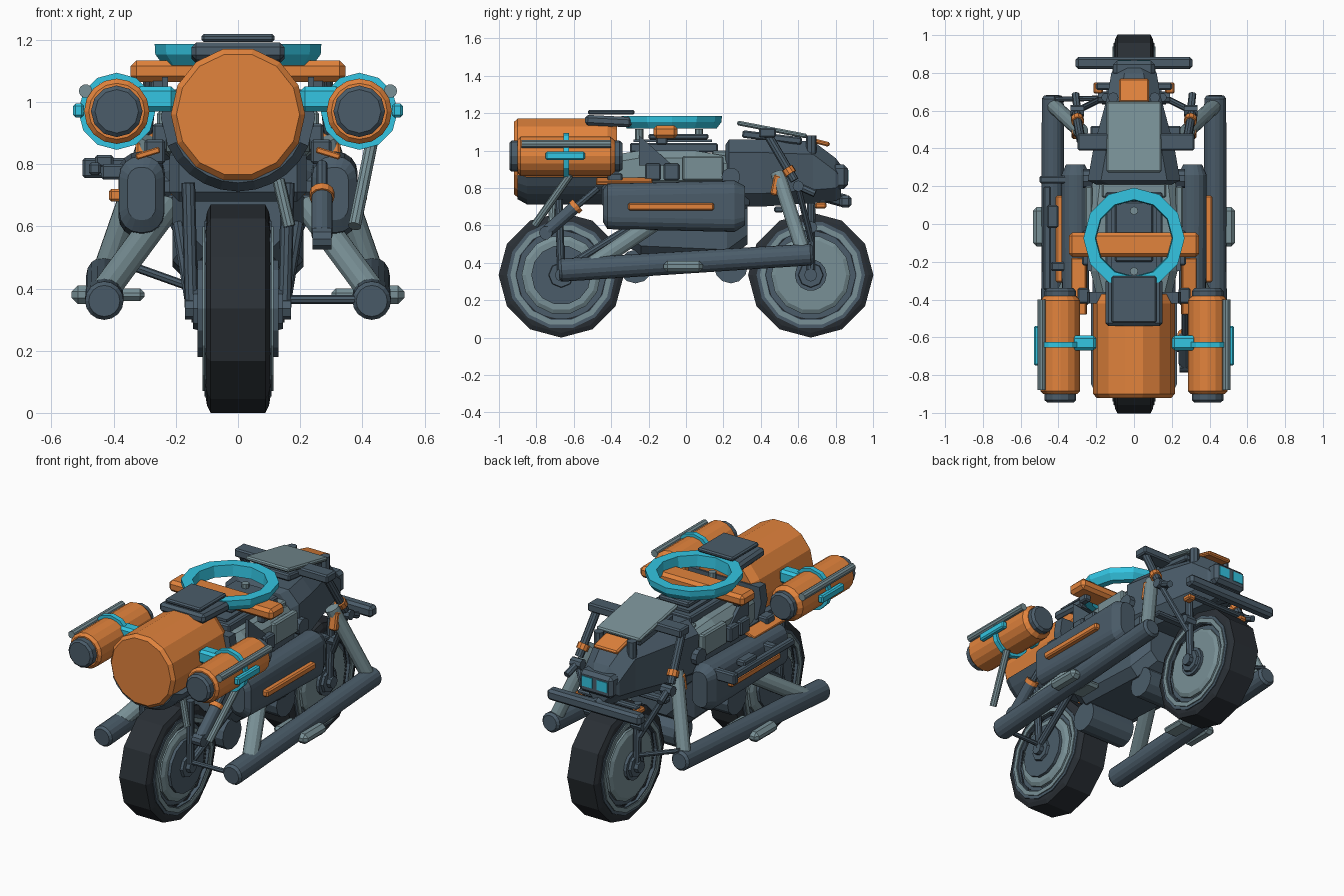
import bpy, bmesh, math
from mathutils import Vector, Euler

cube = bpy.data.objects.get("Cube")
if cube:
    bpy.data.objects.remove(cube, do_unlink=True)


def material(name, rgb):
    m = bpy.data.materials.new(name)
    m.use_nodes = True
    m.diffuse_color = (*rgb, 1)
    m.node_tree.nodes["Principled BSDF"].inputs["Base Color"].default_value = (*rgb, 1)
    return m


SLATE = material("dark slate", (.07, .108, .143))
GREY = material("light grey", (.19, .28, .305))
ORANGE = material("orange", (.76, .228, .046))
CYAN = material("cyan", (.033, .56, .76))
RUBBER = material("tyre black", (.023, .029, .036))


def finish(name, bm, mat):
    bmesh.ops.recalc_face_normals(bm, faces=bm.faces)
    me = bpy.data.meshes.new(name)
    bm.to_mesh(me)
    bm.free()
    me.materials.append(mat)
    ob = bpy.data.objects.new(name, me)
    bpy.context.collection.objects.link(ob)
    return ob


def skin(name, rings, mat, loop=False):
    """Bridge equal rings of points; close with caps, or into a loop."""
    bm = bmesh.new()
    vs = [[bm.verts.new(p) for p in ring] for ring in rings]
    n = len(vs[0])
    pairs = list(zip(vs, vs[1:])) + ([(vs[-1], vs[0])] if loop else [])
    for a, b in pairs:
        for i in range(n):
            j = (i + 1) % n
            bm.faces.new((a[i], a[j], b[j], b[i]))
    if not loop:
        bm.faces.new(vs[0])
        bm.faces.new(vs[-1])
    return finish(name, bm, mat)


def lathe(name, prof, origin, axis, mat, n=16, loop=False):
    """Turn (distance along axis, radius) points about an axis."""
    q = Vector(axis).to_track_quat('Z', 'Y')
    turns = [2 * math.pi * i / n for i in range(n)]
    rings = [[Vector(origin) + q @ Vector((r * math.cos(a), r * math.sin(a), t))
              for a in turns] for t, r in prof]
    return skin(name, rings, mat, loop)


def rod(name, a, b, r, mat, n=10):
    d = Vector(b) - Vector(a)
    return lathe(name, [(0, r), (d.length, r)], a, d, mat, n)


def box(name, x, y, z, mat, rot=(0, 0, 0), bevel=0.008):
    """Box from (min, max) ranges, turned about its centre."""
    bm = bmesh.new()
    bmesh.ops.create_cube(bm, size=1)
    for v in bm.verts:
        v.co = [c * (r[1] - r[0]) for c, r in zip(v.co, (x, y, z))]
    if bevel:
        bmesh.ops.bevel(bm, geom=bm.edges[:], offset=bevel, segments=1, affect='EDGES')
    ob = finish(name, bm, mat)
    ob.location = [(r[0] + r[1]) / 2 for r in (x, y, z)]
    ob.rotation_euler = Euler(rot)
    return ob


def loft(name, sections, mat, x=0, c=.05, steps=1):
    """Cross-sections (y, half width, bottom, top) along y, corners cut in steps."""
    rings = []
    turns = [math.pi / 2 * i / steps for i in range(steps + 1)]
    for y, w, lo, hi in sections:
        k = min(c, w * .9, (hi - lo) * .45)
        half = [(w - k + k * math.sin(a), lo + k - k * math.cos(a)) for a in turns]
        half += [(w - k + k * math.cos(a), hi - k + k * math.sin(a)) for a in turns]
        rings.append([(x + px, y, z) for px, z in half] +
                     [(x - px, y, z) for px, z in reversed(half)])
    return skin(name, rings, mat)


def trough(name, sections, zc, rise, mat):
    """Lower part of a drum along y, from (y, radius), cut at an angle."""
    arc = [math.pi - rise + (math.pi + 2 * rise) * i / 10 for i in range(11)]
    skin(name, [[(r * math.cos(a), y, zc + r * math.sin(a)) for a in arc]
                for y, r in sections], mat)


# Wheels
for label, y in (("rear", -.667), ("front", .667)):
    hub = (0, y, .335)
    lathe(label + "_tyre", [(-.09, .24), (-.104, .285), (-.1, .31), (-.088, .335),
                            (.088, .335), (.1, .31), (.104, .285), (.09, .24)],
          hub, (1, 0, 0), RUBBER, 12, True)
    lathe(label + "_rim", [(-.085, .25), (.085, .25)], hub, (1, 0, 0), SLATE, 14)
    for s in (1, -1):
        lathe(label + "_rim_edge", [(.05, .24), (.108, .24), (.108, .29), (.05, .29)],
              hub, (s, 0, 0), SLATE, 14, True)
        lathe(label + "_rim_band", [(.05, .246), (.114, .246), (.114, .272), (.05, .272)],
              hub, (s, 0, 0), GREY, 14, True)
        lathe(label + "_wheel_disc", [(0, .212), (.1, .212), (.112, .19)],
              hub, (s, 0, 0), GREY, 14)
        disc = .16 if label == "rear" else .085
        lathe(label + "_brake", [(.1, disc), (.13, disc)], hub, (s, 0, 0), SLATE, 14)
        lathe(label + "_hub_cap", [(.1, .075), (.145, .065)], hub, (s, 0, 0), SLATE, 8)
    rod(label + "_axle", (-.17, y, .335), (.17, y, .335), .035, SLATE, 8)

# Engine, frame and central body
loft("engine_block", [(-.36, .15, .52, .74), (-.24, .21, .44, .76),
                      (.22, .21, .42, .76), (.33, .15, .5, .74)], SLATE)
for y in (-.27, .24):
    rod("sump_cylinder", (-.15, y, .38), (.15, y, .38), .09, SLATE, 12)
box("spine", (-.22, .22), (-.45, .34), (.68, .86), SLATE, bevel=.03)
loft("mid_body", [(-.37, .2, .8, .98), (-.25, .23, .8, 1.0),
                  (.05, .24, .8, 1.0), (.22, .22, .8, .97)], GREY, c=.04)
box("mid_deck", (-.15, .15), (-.3, .17), (.99, 1.04), SLATE)
box("deck_plate", (-.12, .12), (-.28, .14), (1.045, 1.06), SLATE, bevel=0)
box("deck_plate_upper", (-.1, .1), (-.2, .12), (1.06, 1.09), SLATE)
box("deck_panel", (-.17, .17), (.14, .22), (.95, 1.0), GREY)
for y in (-.25, .07):
    rod("deck_knob", (0, y, 1.05), (0, y, 1.115), .022, GREY, 8)

# Tank nose, panels and headlight
loft("tank", [(.21, .2, .72, 1.03), (.23, .245, .7, 1.06), (.4, .215, .7, 1.06),
              (.68, .14, .72, 1.05), (.8, .12, .73, .96), (.83, .1, .75, .92)],
     SLATE, c=.07)
box("top_panel", (-.145, .145), (.27, .65), (1.1, 1.125), GREY, (-.19, 0, 0))
box("top_panel_base", (-.13, .13), (.3, .62), (1.05, 1.09), SLATE, (-.12, 0, 0))
box("nose_panel", (-.08, .08), (.64, .77), (1.035, 1.06), ORANGE, (-.25, 0, 0))
box("headlight_box", (-.11, .11), (.78, .865), (.795, .925), SLATE, bevel=.02)
box("front_bumper", (-.31, .31), (.82, .885), (.695, .76), SLATE, bevel=.015)
rod("bumper_mount", (0, .74, .76), (0, .85, .73), .035, SLATE, 8)
box("handlebar", (-.3, .32), (.39, .48), (1.07, 1.12), SLATE)
box("front_crossbar", (-.23, .25), (.47, .52), (.67, .7), SLATE)
box("marker_bar", (-.2, .2), (.71, .75), (.71, .735), SLATE)

# Rear tank in its cradle
lathe("rear_cylinder", [(0, .198), (.02, .216), (.5, .216), (.55, .19)],
      (0, -.92, .96), (0, 1, 0), ORANGE, 14)
trough("cradle", [(-.9, .22), (-.85, .248), (-.4, .248), (-.37, .23)], .96, -.42, SLATE)
trough("cradle_collar", [(-.42, .248), (-.36, .248)], .96, .33, SLATE)

# Seat pads, ring and cross bar
box("seat_base", (-.15, .15), (-.54, -.29), (1.13, 1.185), SLATE, (-.05, 0, 0), .015)
box("seat_pad", (-.118, .118), (-.525, -.275), (1.193, 1.218), SLATE)
lathe("ring", [(0, .2), (0, .24), (.035, .266), (.068, .268), (.068, .205)],
      (0, -.076, 1.118), (0, 0, 1), CYAN, 12, True)
box("crossbar", (-.345, .345), (-.175, -.045), (1.065, 1.133), ORANGE, bevel=.018)

# Parts repeated on both sides
for s in (1, -1):
    def span(a, b):
        return tuple(sorted((s * a, s * b)))

    # Long side tubes, their plates and struts
    tail, head = Vector((s * .43, -.68, .36)), Vector((s * .43, .68, .445))
    length = (head - tail).length
    lathe("side_tube", [(0, .05), (.015, .062), (length - .015, .058), (length, .045)],
          tail, head - tail, SLATE)
    box("tube_plate", span(.46, .535), (-.12, .09), (.35, .41), GREY, bevel=.02)
    box("tube_inner_plate", span(.3, .4), (-.1, .06), (.36, .4), GREY, bevel=.015)
    rod("rear_strut", (s * .43, -.5, .39), (s * .23, -.1, .66), .046, GREY, 12)
    rod("front_strut", (s * .43, .63, .45), (s * .28, .49, .88), .04, GREY, 12)

    # Rounded saddle bags with stripes and fittings above
    loft("saddle_bag", [(-.445, .045, .62, .79), (-.42, .072, .58, .825),
                        (.26, .075, .565, .84), (.315, .05, .6, .81)],
         SLATE, s * .31, .075, 4)
    box("bag_stripe", span(.375, .415), (-.31, .15), (.68, .72), ORANGE)
    box("bag_rail", span(.25, .33), (-.48, -.18), (.825, .845), ORANGE, (0, s * .3, 0), .004)
    box("rail_block", span(.235, .3), (-.42, -.34), (.8, .88), SLATE)
    for y in (-.22, -.12):
        box("side_box", span(.22, .275), (y, y + .085), (.84, .93), SLATE)
    box("side_step", span(.22, .26), (-.02, .2), (.84, .97), GREY)
    skin("side_fin", [[(s * x, -.25, 1.08), (s * x, -.25, .92), (s * x, -.07, .92)]
                      for x in (.225, .245)], SLATE)
    box("crossbar_post", span(.235, .28), (-.16, -.1), (1.03, 1.08), SLATE)

    # Side canisters with clamps
    c = (s * .39, -.945, .97)
    lathe("canister", [(.045, .09), (.06, .105), (.54, .105), (.565, .085)],
          c, (0, 1, 0), ORANGE)
    lathe("canister_caps", [(0, .07), (.012, .083), (.59, .083), (.605, .07)],
          c, (0, 1, 0), SLATE, 12)
    lathe("canister_clamp", [(.29, .104), (.29, .124), (.32, .124), (.32, .104)],
          c, (0, 1, 0), CYAN, 12, True)
    box("clamp_arm", span(.2, .33), (-.67, -.59), (.97, 1.05), CYAN, bevel=.015)
    box("clamp_plate", span(.495, .53), (-.75, -.54), (.95, .995), CYAN)
    rod("canister_rail", (s * .49, -.88, 1.035), (s * .49, -.4, 1.035), .022, GREY)

    # Front fork, shocks, markers and headlight lenses
    rod("fork_lower", (s * .14, .667, .335), (s * .15, .67, .72), .023, SLATE)
    rod("fork_joint", (s * .12, .67, .59), (s * .19, .67, .59), .032, SLATE, 8)
    rod("fork_link", (s * .16, .67, .52), (s * .3, .6, .8), .017, SLATE, 8)
    rod("shock_body", (s * .28, .44, 1.08), (s * .305, .58, .84), .024, SLATE)
    rod("shock_collar", (s * .297, .54, .905), (s * .301, .56, .875), .034, ORANGE)
    rod("shock_joint", (s * .265, .6, .81), (s * .335, .6, .81), .03, SLATE, 8)
    rod("shock_arm", (s * .3, .6, .81), (s * .31, .69, .77), .02, SLATE, 8)
    box("fork_guard", span(.28, .33), (.46, .5), (.76, .87), ORANGE, (-.2, 0, 0))
    box("low_marker", span(.165, .215), (.69, .75), (.69, .722), ORANGE)
    rod("nose_bolt", (s * .11, .67, .98), (s * .11, .67, 1.08), .028, SLATE, 8)
    rod("tank_bolt", (s * .2, .24, .86), (s * .27, .24, .86), .05, SLATE, 10)
    box("headlight_lens", span(.015, .085), (.862, .869), (.835, .895), CYAN, bevel=0)

    # Rear frame legs
    rod("rear_leg", (s * .15, -.667, .34), (s * .16, -.68, .74), .022, SLATE)
    rod("rear_brace", (s * .15, -.667, .36), (s * .19, -.28, .6), .022, SLATE)

# Single-sided links, shock, stand and stowed carrier
rod("tail_link", (.14, -.667, .365), (.42, -.66, .365), .014, SLATE, 8)
rod("front_link", (-.14, .667, .4), (-.42, .66, .5), .014, SLATE, 8)
rod("tail_shock", (.27, -.74, .57), (.27, -.58, .71), .034, SLATE, 12)
rod("tail_shock_rod", (.27, -.6, .69), (.27, -.47, .8), .018, SLATE, 8)
rod("tail_shock_collar", (.27, -.6, .692), (.27, -.58, .71), .04, ORANGE, 12)
rod("tail_joint", (.24, -.75, .56), (.3, -.75, .56), .036, SLATE, 10)
rod("stand", (.43, -.62, .87), (.375, -.81, .6), .021, GREY)
rod("tail_stay", (.13, -.71, .75), (.165, -.72, .6), .02, GREY)
box("carrier_body", (-.48, -.44), (-.35, .2), (.765, .805), SLATE)
box("carrier_cross", (-.5, -.335), (.215, .255), (.755, .82), SLATE)
box("carrier_block", (-.46, -.4), (-.02, .1), (.79, .83), SLATE)
box("carrier_mount", (-.44, -.33), (-.25, -.2), (.75, .8), SLATE)
